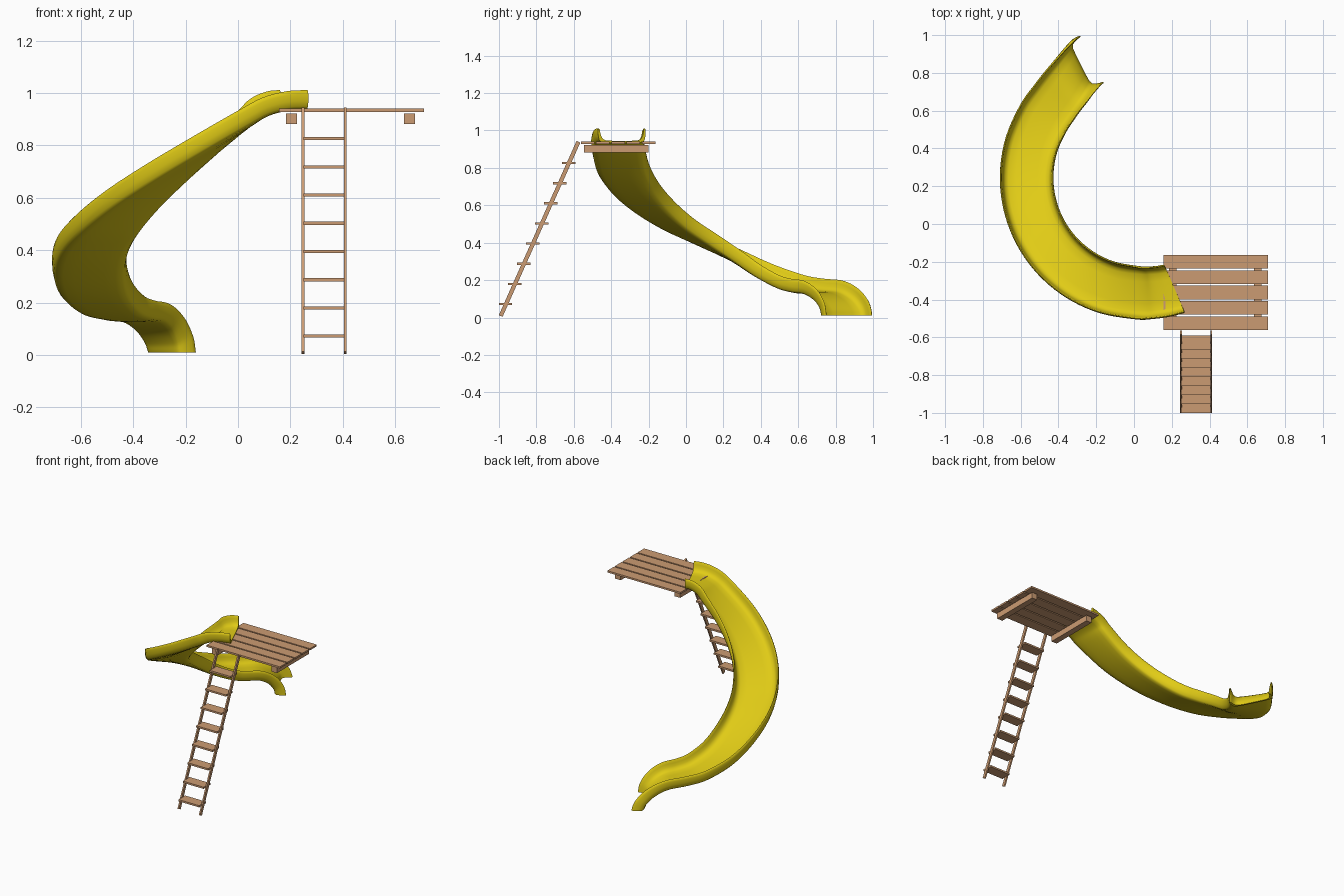
import bpy, bmesh, math
from mathutils import Vector

if "Cube" in bpy.data.objects:
    bpy.data.objects.remove(bpy.data.objects["Cube"])


def material(name, rgb):
    m = bpy.data.materials.new(name)
    m.diffuse_color = (*rgb, 1)
    m.use_nodes = True
    m.node_tree.nodes["Principled BSDF"].inputs["Base Color"].default_value = m.diffuse_color
    return m


YELLOW = material("slide yellow", (0.75, 0.60, 0.008))
WOOD = material("light wood", (0.60, 0.33, 0.17))


def add_object(name, bm, mat, smooth=False):
    bmesh.ops.recalc_face_normals(bm, faces=bm.faces)
    me = bpy.data.meshes.new(name)
    bm.to_mesh(me)
    bm.free()
    ob = bpy.data.objects.new(name, me)
    bpy.context.collection.objects.link(ob)
    me.materials.append(mat)
    if smooth:
        bpy.ops.object.select_all(action='DESELECT')
        ob.select_set(True)
        bpy.context.view_layer.objects.active = ob
        bpy.ops.object.shade_smooth_by_angle(angle=math.radians(45))
    return ob


def box(name, x, y, z):
    """Box from (min, max) ranges."""
    bm = bmesh.new()
    bmesh.ops.create_cube(bm, size=1)
    for v in bm.verts:
        v.co = [r[0] + (c + 0.5) * (r[1] - r[0]) for r, c in zip((x, y, z), v.co)]
    return add_object(name, bm, WOOD)


# Slide stations: outer edge x, y, inner edge x, y, floor height
stations = [(0.27, -0.47, 0.16, -0.215, 0.945), (0.20, -0.488, 0.125, -0.22, 0.942),
            (0.12, -0.50, 0.08, -0.222, 0.922)]
heights = [0.88, 0.77, 0.665, 0.567, 0.475, 0.395, 0.312, 0.225, 0.163]
for i, z in enumerate(heights):                      # long circular bend
    a = math.radians(270 - 15 * i)
    c, s = math.cos(a), math.sin(a)
    stations.append((0.04 + 0.75 * c, 0.245 + 0.75 * s,
                     0.04 + 0.466 * c, 0.245 + 0.466 * s, z))
stations += [(-0.53, 0.735, -0.318, 0.55, 0.142), (-0.45, 0.838, -0.272, 0.617, 0.132),
             (-0.395, 0.91, -0.24, 0.672, 0.097), (-0.36, 0.955, -0.222, 0.705, 0.05),
             (-0.345, 0.97, -0.217, 0.715, 0.01)]


def spline(points, steps):
    """Catmull-Rom interpolation through tuples of any size."""
    pts = [Vector(p) for p in points]
    pts = [2 * pts[0] - pts[1]] + pts + [2 * pts[-1] - pts[-2]]
    out = []
    for i in range(1, len(pts) - 2):
        a, b, c, d = pts[i - 1:i + 3]
        for k in range(steps):
            t = k / steps
            out.append(0.5 * (2 * b + (c - a) * t + (2 * a - 5 * b + 4 * c - d) * t ** 2
                              + (3 * b - a - 3 * c + d) * t ** 3))
    return out + [pts[-2]]


# Half of the channel cross-section: floor, curved wall, rounded rim, underside
half = [(0, 0), (0.4, 0), (0.68, 0.002), (0.8, 0.01), (0.87, 0.026), (0.905, 0.045),
        (0.925, 0.06), (0.955, 0.066), (0.985, 0.062), (1, 0.05), (0.99, 0.025),
        (0.95, 0.004), (0.88, -0.006), (0.7, -0.01), (0.4, -0.012), (0, -0.012)]
section = half + [(-u, v) for u, v in half[-2:0:-1]]

path = spline(stations, 5)
left = [Vector((p[0], p[1], p[4])) for p in path]
right = [Vector((p[2], p[3], p[4])) for p in path]
mid = [(a + b) / 2 for a, b in zip(left, right)]
bm = bmesh.new()
rings = []
for i, m in enumerate(mid):
    across = right[i] - left[i]
    along = mid[min(i + 1, len(mid) - 1)] - mid[max(i - 1, 0)]
    if i == len(mid) - 1:
        along = Vector((0, 0, -1))                   # exit ends pointing straight down
    up = across.cross(along).normalized()
    rings.append([bm.verts.new(m + across * 0.5 * u + up * v) for u, v in section])
n = len(section)
for r0, r1 in zip(rings, rings[1:]):
    for j in range(n):
        bm.faces.new((r0[j], r0[(j + 1) % n], r1[(j + 1) % n], r1[j]))
bm.faces.new(rings[0])
bm.faces.new(rings[-1])
add_object("slide", bm, YELLOW, smooth=True)

# Platform planks and support beams
for i in range(5):
    y = -0.2 - 0.0814 * i
    box(f"platform_plank_{i + 1}", (0.156, 0.71), (y - 0.036, y + 0.036), (0.928, 0.94))
for i, x in enumerate((0.205, 0.655)):
    box(f"platform_beam_{i + 1}", (x - 0.021, x + 0.021), (-0.545, -0.2), (0.881, 0.922))

# Ladder rails, leaning against the platform
for side, x in (("left", 0.248), ("right", 0.409)):
    rail = box(f"ladder_rail_{side}", (x - 0.005, x + 0.005), (-0.011, 0.011), (-0.51, 0.51))
    rail.location = (0, -0.783, 0.474)
    rail.rotation_euler.x = -math.atan2(0.415, 0.93)

# Ladder steps
for i in range(8):
    z = 0.072 + 0.1077 * i
    y = -0.965 + 0.0482 * i
    box(f"ladder_step_{i + 1}", (0.25, 0.407), (y - 0.036, y + 0.036), (z - 0.006, z + 0.006))
